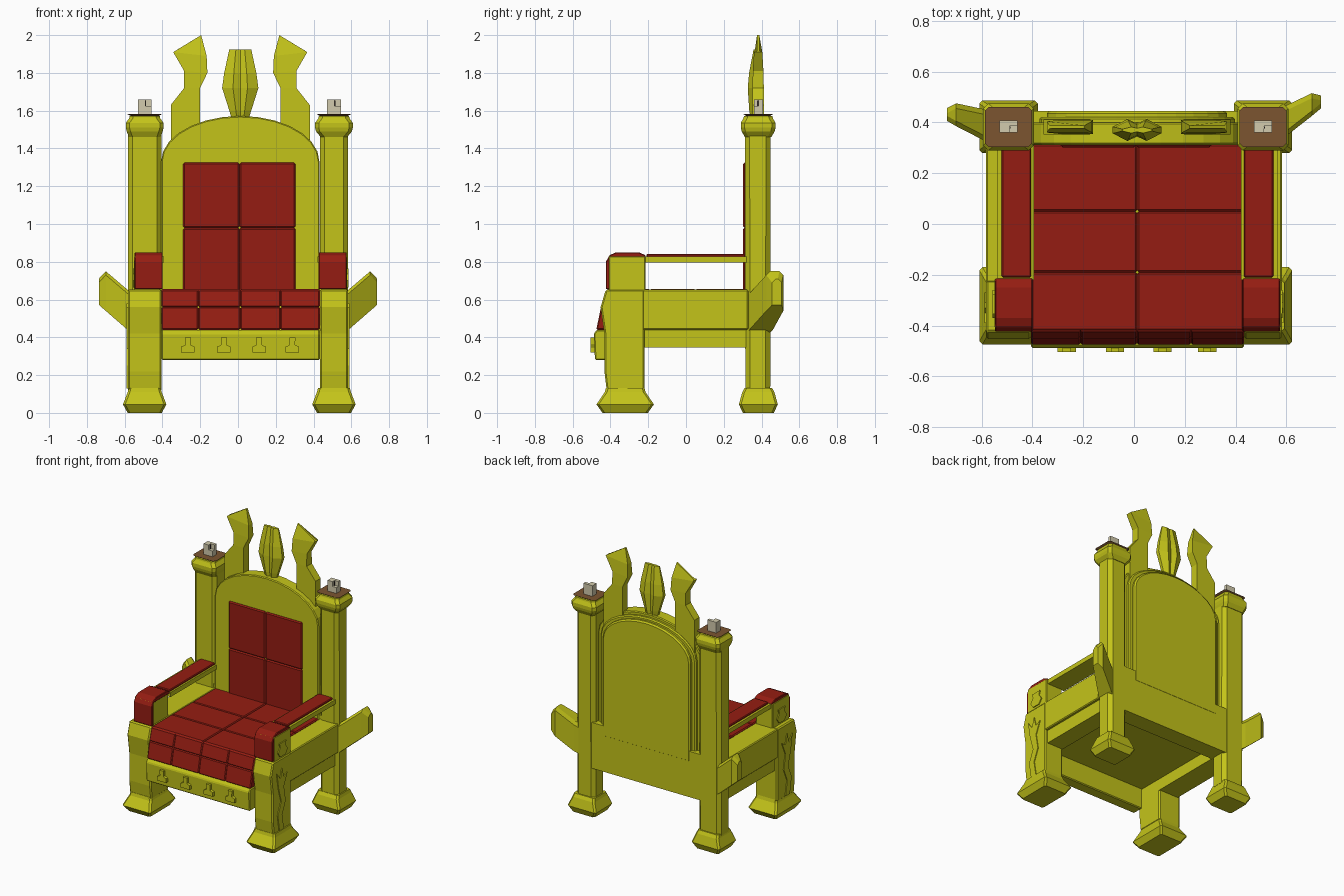
import bpy, bmesh, math

def mat(name, c):
    m = bpy.data.materials.new(name)
    m.diffuse_color = (*c, 1)
    return m

GOLD = mat("gold", (0.55, 0.55, 0.01))
RED = mat("red_cloth", (0.30, 0.012, 0.006))
BROWN = mat("brown", (0.20, 0.09, 0.03))
WAX = mat("wax", (0.65, 0.60, 0.42))
DARK = mat("wick_dark", (0.03, 0.02, 0.02))

def loft(name, rings, m, bevel=0, seg=1):
    """Skin a list of matching vertex rings and cap both ends."""
    bm = bmesh.new()
    vs = [[bm.verts.new(p) for p in r] for r in rings]
    n = len(rings[0])
    for a, b in zip(vs, vs[1:]):
        for i in range(n):
            j = (i + 1) % n
            bm.faces.new((a[i], a[j], b[j], b[i]))
    bm.faces.new(vs[0][::-1])
    bm.faces.new(vs[-1])
    bmesh.ops.recalc_face_normals(bm, faces=bm.faces)
    me = bpy.data.meshes.new(name)
    bm.to_mesh(me)
    bm.free()
    me.materials.append(m)
    ob = bpy.data.objects.new(name, me)
    bpy.context.collection.objects.link(ob)
    if bevel:
        b = ob.modifiers.new("bevel", 'BEVEL')
        b.width, b.segments = bevel, seg
    return ob

def prism_y(name, prof, y0, y1, m, bevel=0):
    return loft(name, [[(x, y, z) for x, z in prof] for y in (y0, y1)], m, bevel)

def prism_x(name, prof, x0, x1, m, bevel=0):
    return loft(name, [[(x, y, z) for y, z in prof] for x in (x0, x1)], m, bevel)

def box(name, x, y, z, m, bevel=0, seg=1):
    rings = [[(x[0], y[0], h), (x[1], y[0], h), (x[1], y[1], h), (x[0], y[1], h)] for h in z]
    return loft(name, rings, m, bevel, seg)

def block(name, cx, cy, steps, m, chamfer=0.0):
    """Stack of chamfered rectangles: steps are (z, half x, half y)."""
    rings = []
    for z, a, b in steps:
        c = chamfer
        r = [(a - c, -b), (a, c - b), (a, b - c), (a - c, b),
             (c - a, b), (-a, b - c), (-a, c - b), (c - a, -b)]
        if c == 0:
            r = [(a, -b), (a, b), (-a, b), (-a, -b)]
        rings.append([(cx + x, cy + y, z) for x, y in r])
    return loft(name, rings, m)

XL, XR, XC = -0.405, 0.433, 0.012   # inner faces of the posts and middle

def arch(half, top, z0, spring):
    pts = [(XC - half, z0), (XC + half, z0)]
    for i in range(15):
        t = math.pi * i / 14
        pts.append((XC + half * math.cos(t), spring + (top - spring) * math.sin(t)))
    return pts

# Backrest: arch, raised rear panel, lower slab
prism_y("backrest_arch", arch(0.419, 1.572, 0.345, 1.33), 0.312, 0.40, GOLD, 0.006)
prism_y("backrest_rear_rim", arch(0.385, 1.55, 0.6, 1.33), 0.39, 0.422, GOLD, 0.008)
prism_y("backrest_rear_panel", arch(0.355, 1.53, 0.6, 1.32), 0.40, 0.445, GOLD, 0.01)
box("backrest_lower_slab", (XL - 0.05, XR + 0.05), (0.32, 0.444), (0.345, 0.68), GOLD)

# Backrest pads
for i, xs in enumerate(((-0.29, 0.008), (0.008, 0.305))):
    for j, zs in enumerate(((0.64, 0.98), (0.98, 1.325))):
        box(f"back_pad_{i}_{j}", xs, (0.302, 0.33), zs, RED, 0.008)

# Seat base and cushions
box("seat_base", (XL - 0.02, XR + 0.02), (-0.41, 0.35), (0.43, 0.63), GOLD)
for i, xs in enumerate(((XL, 0.012), (0.012, XR))):
    for j, ys in enumerate(((0.05, 0.315), (-0.19, 0.05), (-0.42, -0.19))):
        box(f"seat_pad_{i}_{j}", xs, ys, (0.60, 0.656), RED, 0.007)
cols = [XL, -0.21, 0.012, 0.225, XR]
for i in range(4):
    for j, ((ya, za), (yb, zb)) in enumerate((((-0.475, 0.44), (-0.45, 0.56)),
                                             ((-0.45, 0.56), (-0.423, 0.652)))):
        prism_x(f"seat_front_pad_{i}_{j}", [(ya, za), (-0.40, za), (-0.40, zb), (yb, zb)],
                cols[i], cols[i + 1], RED, 0.006)

# Front apron with four small ornaments
prism_x("front_apron", [(-0.40, 0.44), (-0.472, 0.44), (-0.488, 0.42), (-0.482, 0.28), (-0.40, 0.28)],
        XL, XR, GOLD, 0.006)
for k, cx in enumerate((-0.265, -0.075, 0.112, 0.288)):
    pot = [(-0.036, 0.32), (0.036, 0.32), (0.036, 0.35), (0.014, 0.36), (0.016, 0.40),
           (-0.016, 0.40), (-0.014, 0.36), (-0.036, 0.35)]
    prism_y(f"apron_ornament_{k}", [(cx + x, z) for x, z in pot], -0.505, -0.48, GOLD)

# Everything that stands on both sides
for side, s, xo, xi, sweep in (("left", -1, -0.583, XL, 0.025), ("right", 1, 0.583, XR, 0.065)):
    cx, hx = (xo + xi) / 2, abs(xo - xi) / 2

    # Back post, foot and capital
    block(f"{side}_back_post", cx, 0.38, [(0.12, hx, 0.066), (1.475, hx, 0.068)], GOLD, 0.025)
    block(f"{side}_back_foot", cx, 0.383, [(0, 0.09, 0.082), (0.045, 0.115, 0.103), (0.11, 0.09, 0.085),
          (0.133, 0.084, 0.072)], GOLD, 0.012)
    block(f"{side}_capital", cx, 0.382, [(1.46, hx - 0.005, 0.07), (1.49, 0.095, 0.087), (1.51, 0.1, 0.092),
          (1.535, 0.1, 0.092), (1.56, 0.082, 0.078), (1.572, 0.08, 0.075)], GOLD, 0.02)

    # Candle on a brown plate
    block(f"{side}_candle_plate", cx, 0.382, [(1.57, 0.07, 0.06), (1.582, 0.092, 0.079)], BROWN, 0.015)
    box(f"{side}_candle_low", (cx - 0.036, cx + 0.036), (0.36, 0.408), (1.57, 1.625), WAX)
    box(f"{side}_candle_high", (cx - 0.036, cx + 0.004), (0.36, 0.408), (1.60, 1.66), WAX)
    box(f"{side}_candle_back", (cx - 0.01, cx + 0.036), (0.385, 0.408), (1.60, 1.66), WAX)
    box(f"{side}_wick", (cx, cx + 0.008), (0.376, 0.384), (1.62, 1.655), DARK)

    # Front leg, foot and carved relief
    leg = [(-0.22, 0.12), (-0.42, 0.12), (-0.432, 0.22), (-0.432, 0.42), (-0.452, 0.56),
           (-0.425, 0.652), (-0.22, 0.652)]
    prism_x(f"{side}_front_leg", leg, xi, xo, GOLD, 0.008)
    block(f"{side}_front_foot", cx, -0.322, [(0, 0.09, 0.12), (0.045, 0.115, 0.152), (0.11, 0.09, 0.108),
          (0.133, 0.084, 0.102)], GOLD, 0.012)
    relief = [(-0.36, 0.13), (-0.31, 0.13), (-0.33, 0.24), (-0.29, 0.33), (-0.31, 0.44), (-0.27, 0.53),
              (-0.31, 0.51), (-0.33, 0.58), (-0.35, 0.51), (-0.39, 0.56), (-0.37, 0.44), (-0.34, 0.34),
              (-0.38, 0.25)]
    prism_x(f"{side}_leg_relief", relief, xo - s * 0.01, xo + s * 0.006, GOLD)

    # Side rails
    box(f"{side}_side_rail", (xi, xo), (-0.23, 0.33), (0.44, 0.652), GOLD, 0.006)
    box(f"{side}_lower_rail", (xi, xo - s * 0.02), (-0.23, 0.33), (0.345, 0.445), GOLD)

    # Armrest: bar with long pad, front block with red cover
    box(f"{side}_arm_bar", (xi - s * 0.012, xi + s * 0.132), (-0.22, 0.33), (0.795, 0.828), GOLD)
    box(f"{side}_arm_pad", (xi, xi + s * 0.116), (-0.21, 0.315), (0.82, 0.84), RED, 0.005)
    box(f"{side}_arm_block", (xi + s * 0.008, xi + s * 0.145), (-0.41, -0.215), (0.645, 0.832), GOLD, 0.006)
    cover = [(-0.40, 0.655), (-0.424, 0.655), (-0.424, 0.80), (-0.405, 0.835), (-0.37, 0.85),
             (-0.25, 0.85), (-0.215, 0.835), (-0.215, 0.82), (-0.40, 0.82)]
    prism_x(f"{side}_arm_cover", cover, xi - s * 0.006, xi + s * 0.142, RED, 0.004)
    vase = [(-0.345, 0.665), (-0.285, 0.665), (-0.26, 0.70), (-0.285, 0.735), (-0.275, 0.765),
            (-0.355, 0.765), (-0.345, 0.735), (-0.37, 0.70)]
    prism_x(f"{side}_arm_vase", vase, xi + s * 0.14, xi + s * 0.152, GOLD)

    # Swept side wing: rings are (|x|, y low, y high, z low, z high)
    rings = []
    for x, y0, y1, z0, z1 in ((0.55, 0.32, 0.44, 0.42, 0.63), (0.585, 0.32, 0.445, 0.44, 0.652),
                              (0.70, 0.36, 0.45, 0.54, 0.75), (0.737, 0.375, 0.425, 0.572, 0.71)):
        f = sweep * (x - 0.55) / 0.15
        a, b = y0 + f, y1 + f
        rings.append([(s * x, a, z0), (s * x, b, z0), (s * x, b, z1 - 0.02),
                      (s * x, b - 0.02, z1), (s * x, a + 0.02, z1), (s * x, a, z1 - 0.02)])
    loft(f"{side}_wing", rings, GOLD)

    # Crest horn, thinning toward its tip: (inner offset, inner z, outer offset, outer z, half depth)
    rings = []
    for a, za, b, zb, d in ((0.213, 1.40, 0.368, 1.38, 0.03), (0.213, 1.56, 0.368, 1.63, 0.03),
                            (0.213, 1.72, 0.297, 1.72, 0.03), (0.174, 1.80, 0.297, 1.81, 0.028),
                            (0.178, 1.89, 0.355, 1.91, 0.022), (0.207, 2.0, 0.345, 1.916, 0.006)):
        A, B, y = XC + s * a, XC + s * b, 0.382
        rings.append([(A, y - d, za), (B, y - d, zb), (B, y + d, zb), (A, y + d, za)])
    loft(f"{side}_crest_horn", rings, GOLD)

    # Half of the central crest leaf
    rings = []
    for z, w, d in ((1.54, 0.04, 0.025), (1.60, 0.058, 0.035), (1.72, 0.096, 0.043), (1.80, 0.085, 0.036),
                    (1.925, 0.058, 0.012)):
        y = 0.37
        rings.append([(XC, y - d * 0.6, z), (XC + s * w * 0.4, y - d, z), (XC + s * w, y - d * 0.3, z),
                      (XC + s * w, y + d * 0.3, z), (XC + s * w * 0.4, y + d, z), (XC, y + d * 0.6, z)])
    loft(f"{side}_crest_leaf", rings, GOLD)
